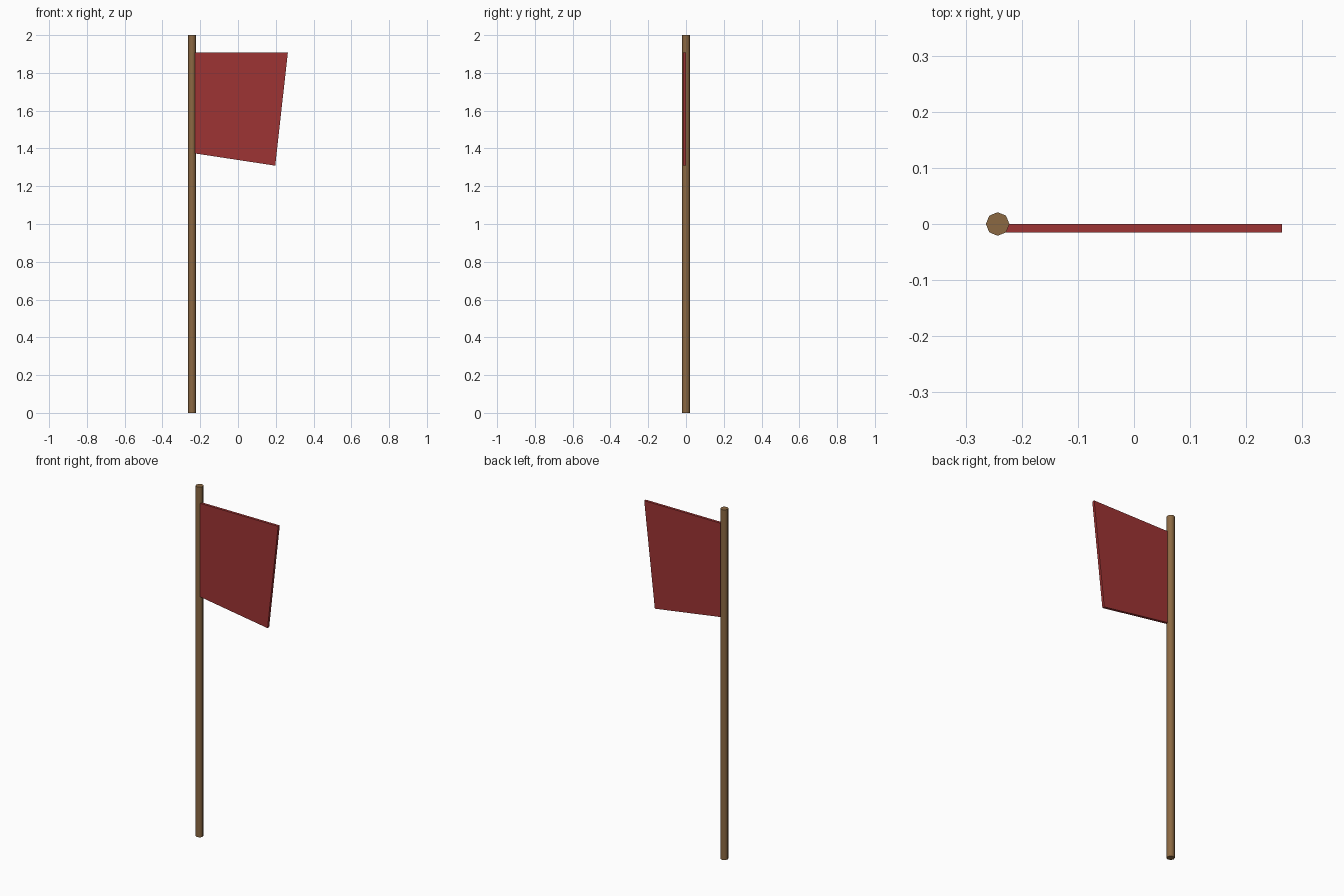
import bpy, bmesh, math

if "Cube" in bpy.data.objects:
    bpy.data.objects.remove(bpy.data.objects["Cube"])


def paint(obj, name, color):
    mat = bpy.data.materials.new(name)
    mat.diffuse_color = color
    mat.use_nodes = True
    mat.node_tree.nodes["Principled BSDF"].inputs["Base Color"].default_value = mat.diffuse_color
    obj.data.materials.append(mat)


# Pole: eight-sided wooden shaft, smooth round the sides with sharp end caps
POLE_X = -0.243
bpy.ops.mesh.primitive_cylinder_add(vertices=8, radius=0.021, depth=2,
                                    location=(POLE_X, 0, 1))
pole = bpy.context.object
pole.name = "pole"
bpy.ops.object.shade_smooth_by_angle(angle=math.radians(50))
paint(pole, "wood", (0.26, 0.14, 0.055, 1))

# Flag: slanted cloth outline (x, z), extruded to a thin slab
outline = [(POLE_X, 1.376), (0.197, 1.309), (0.264, 1.908), (POLE_X, 1.908)]
bm = bmesh.new()
face = bm.faces.new([bm.verts.new((x, -0.015, z)) for x, z in outline])
extruded = bmesh.ops.extrude_face_region(bm, geom=[face], use_keep_orig=True)
back = [v for v in extruded["geom"] if isinstance(v, bmesh.types.BMVert)]
bmesh.ops.translate(bm, verts=back, vec=(0, 0.015, 0))
bmesh.ops.recalc_face_normals(bm, faces=bm.faces)
mesh = bpy.data.meshes.new("flag")
bm.to_mesh(mesh)
bm.free()
flag = bpy.data.objects.new("flag", mesh)
bpy.context.collection.objects.link(flag)
paint(flag, "red_cloth", (0.34, 0.034, 0.034, 1))
